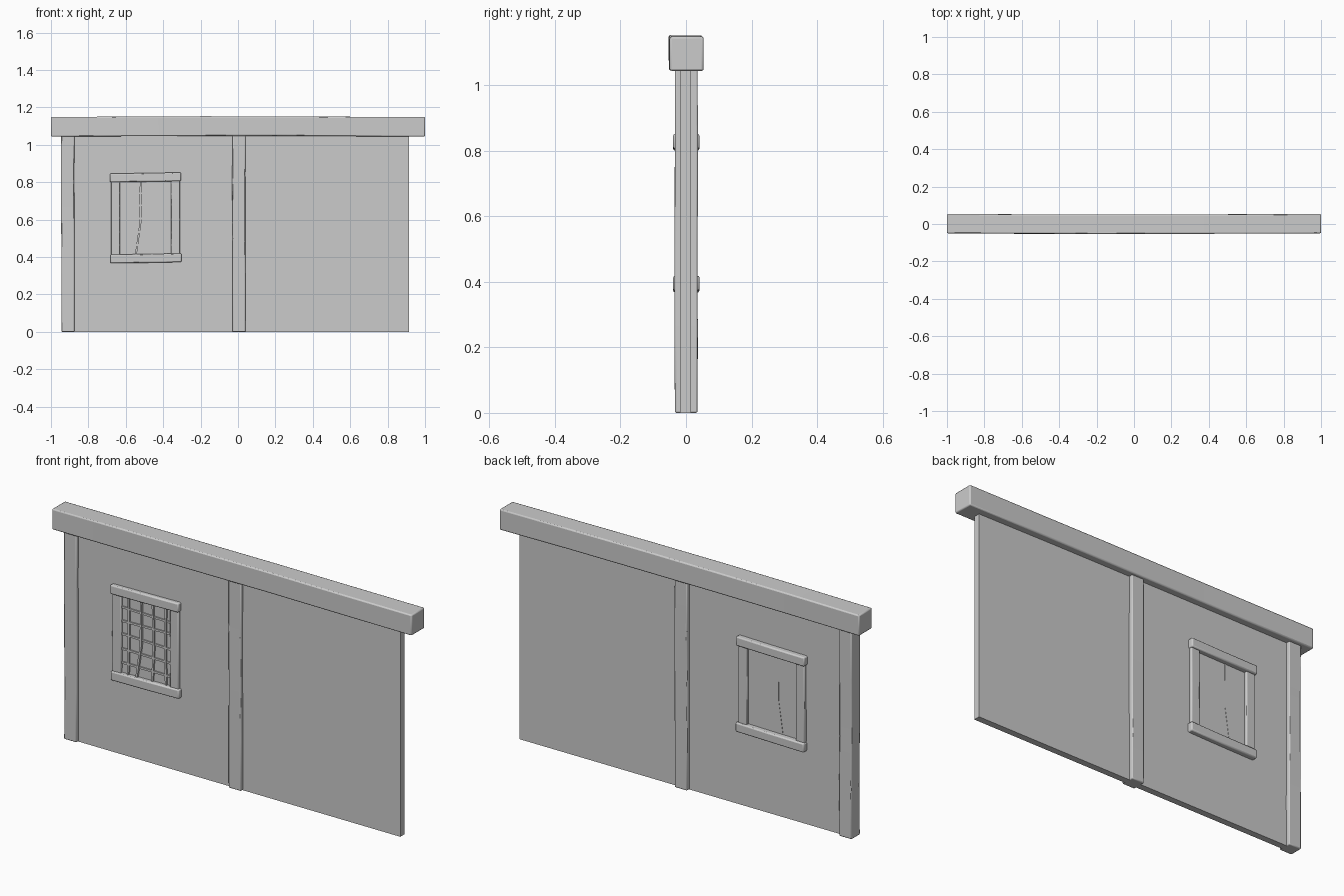
import bpy, bmesh, random
from mathutils import Vector

if "Cube" in bpy.data.objects:
    bpy.data.objects.remove(bpy.data.objects["Cube"])

random.seed(4)


def timber(name, path, axis, half_a, half_b, bevel=0.0, wobble=0.0):
    """Square beam swept through path points; half_a/half_b are half sizes on the other two axes."""
    ia, ib = [i for i in range(3) if i != axis]
    bm = bmesh.new()
    rings = []
    for n, p in enumerate(path):
        inner = 0 < n < len(path) - 1
        ring = []
        for sa, sb in ((-1, -1), (1, -1), (1, 1), (-1, 1)):
            v = Vector(p)
            v[ia] += sa * half_a + (random.uniform(-wobble, wobble) if inner else 0)
            v[ib] += sb * half_b + (random.uniform(-wobble, wobble) if inner else 0)
            ring.append(bm.verts.new(v))
        rings.append(ring)
    for r, s in zip(rings, rings[1:]):
        for i in range(4):
            j = (i + 1) % 4
            bm.faces.new((r[i], r[j], s[j], s[i]))
    bm.faces.new(rings[0])
    bm.faces.new(rings[-1])
    bmesh.ops.recalc_face_normals(bm, faces=bm.faces)
    me = bpy.data.meshes.new(name)
    bm.to_mesh(me)
    bm.free()
    ob = bpy.data.objects.new(name, me)
    bpy.context.collection.objects.link(ob)
    if bevel:
        mod = ob.modifiers.new("worn_edges", 'BEVEL')
        mod.width = bevel
        mod.segments = 2
        mod.limit_method = 'ANGLE'
        bpy.context.view_layer.objects.active = ob
        ob.select_set(True)
        bpy.ops.object.shade_smooth_by_angle()
        ob.select_set(False)
    return ob


# Plaster wall panel
timber("wall_panel", [(0, -0.0015, 0), (0, -0.0015, 1.06)], 2, 0.915, 0.0165)

# Top beam, bowed slightly upward and forward
timber("top_beam",
       [(x, 0.002 - 0.003 * (1 - x * x), 1.096 + 0.004 * (1 - x * x))
        for x in (-1, -0.6, -0.2, 0.2, 0.6, 1)],
       0, 0.052, 0.052, 0.006, 0.001)

# Upright posts
for name, x in (("left_post", -0.91), ("middle_post", 0.005)):
    timber(name, [(x, 0.0005, z) for z in (0, 0.25, 0.5, 0.8, 1.06)],
           2, 0.035, 0.0345, 0.005, 0.002)

# Window stiles
for name, x in (("left_stile", -0.655), ("right_stile", -0.334)):
    timber(name, [(x, 0, z) for z in (0.39, 0.6, 0.82)],
           2, 0.024, 0.03, 0.004, 0.001)

# Window rails, running through the wall
for name, z, dx in (("window_head", 0.823, 0), ("window_sill", 0.39, 0.003)):
    timber(name, [(x + dx, 0.001, z + 0.003 * i) for i, x in enumerate((-0.685, -0.49, -0.305))],
           0, 0.040, 0.023, 0.006, 0.001)

# Vertical lattice bars: x at top, middle and bottom, then depth
for i, (a, b, c, d) in enumerate(((-0.592, -0.59, -0.595, 0.020),
                                  (-0.52, -0.522, -0.548, 0.0225),
                                  (-0.457, -0.452, -0.46, 0.020),
                                  (-0.385, -0.388, -0.383, 0.020))):
    timber(f"vertical_bar_{i + 1}", [(c, -0.006, 0.40), (b, -0.006, 0.58), (a, -0.006, 0.81)],
           2, 0.005, d)

# Horizontal lattice bars
for i, z in enumerate((0.465, 0.533, 0.605, 0.677, 0.74)):
    s = random.uniform(-0.005, 0.005)
    timber(f"horizontal_bar_{i + 1}", [(-0.64, -0.006, z + s), (-0.49, -0.006, z), (-0.345, -0.006, z - s)],
           0, 0.018, 0.005)
